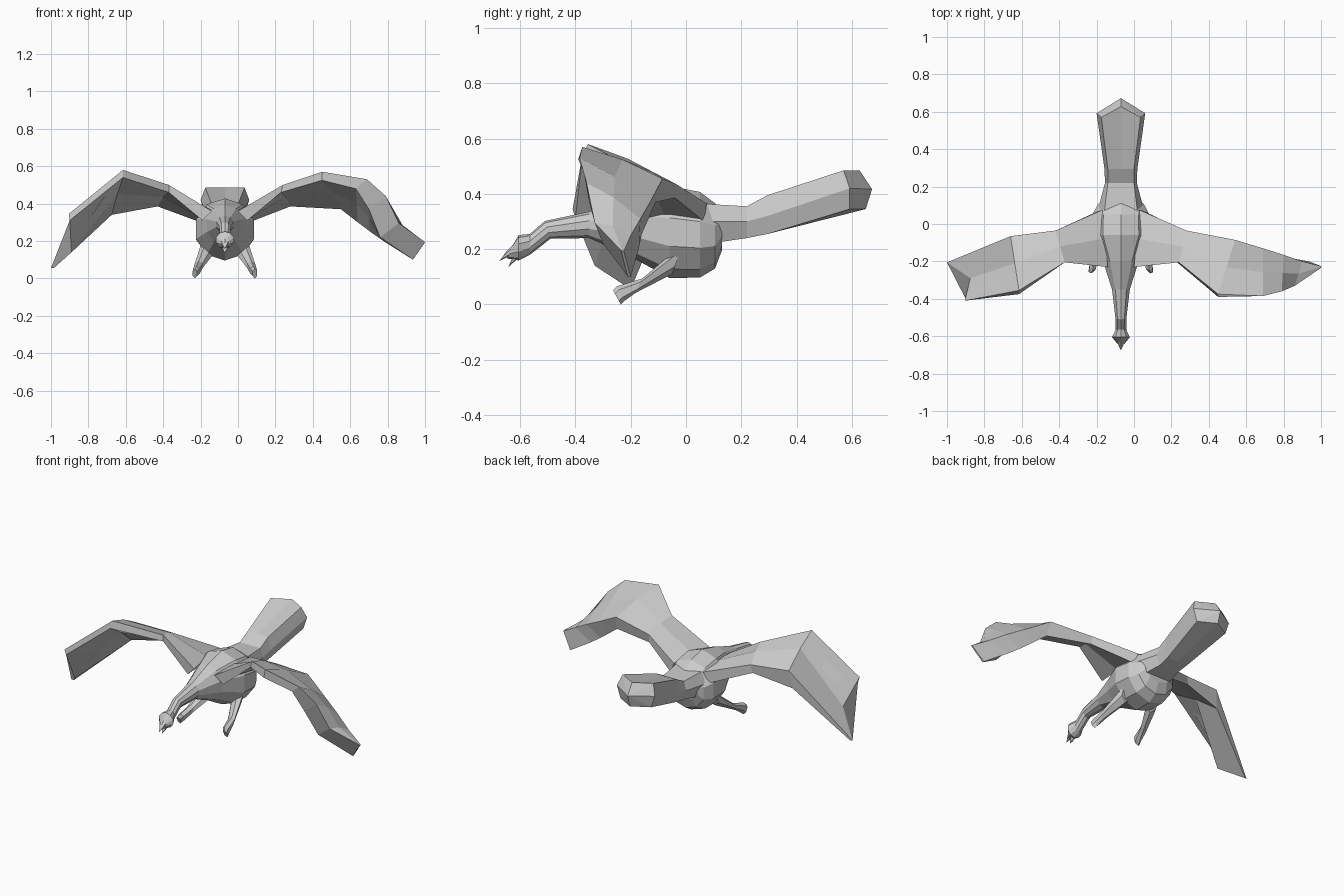
import bpy, bmesh, math
from mathutils import Vector

cube = bpy.data.objects.get("Cube")
if cube:
    bpy.data.objects.remove(cube, do_unlink=True)

MID = -0.07  # body centre line in x

grey = bpy.data.materials.new("plain grey")
grey.use_nodes = True
grey.diffuse_color = (0.6, 0.6, 0.6, 1)
grey.node_tree.nodes["Principled BSDF"].inputs["Base Color"].default_value = (0.6, 0.6, 0.6, 1)


def mirror(p):
    return (2 * MID - p[0], p[1], p[2])


def loft(name, rings, end_apex=None):
    """Skin a row of equal point rings into a closed flat-shaded part."""
    bm = bmesh.new()
    rows = [[bm.verts.new(p) for p in ring] for ring in rings]
    n = len(rows[0])
    for a, b in zip(rows, rows[1:]):
        for i in range(n):
            j = (i + 1) % n
            bm.faces.new((a[i], a[j], b[j], b[i]))
    bm.faces.new(rows[0])
    if end_apex:
        tip = bm.verts.new(end_apex)
        for i in range(n):
            bm.faces.new((rows[-1][i], rows[-1][(i + 1) % n], tip))
    else:
        bm.faces.new(rows[-1])
    bmesh.ops.recalc_face_normals(bm, faces=bm.faces)
    mesh = bpy.data.meshes.new(name)
    bm.to_mesh(mesh)
    bm.free()
    mesh.materials.append(grey)
    obj = bpy.data.objects.new(name, mesh)
    bpy.context.collection.objects.link(obj)
    return obj


def ring(y, z, rx, rz, sides=10, x=MID, tilt=0.0, turn=0.0):
    """Upright oval ring; tilt leans its top along y."""
    pts = []
    for i in range(sides):
        a = 2 * math.pi * i / sides + turn
        pts.append((x + rx * math.sin(a), y + tilt * math.cos(a), z + rz * math.cos(a)))
    return pts


# Body with neck and head: y, z, half width, half height, tilt
body = [
    (-0.637, 0.190, 0.020, 0.024, 0.010),
    (-0.605, 0.205, 0.050, 0.046, 0.000),
    (-0.565, 0.217, 0.030, 0.038, 0.000),
    (-0.500, 0.270, 0.031, 0.032, -0.010),
    (-0.350, 0.288, 0.050, 0.048, 0.000),
    (-0.200, 0.283, 0.100, 0.110, 0.000),
    (-0.060, 0.262, 0.163, 0.166, 0.000),
    (0.050, 0.252, 0.160, 0.155, 0.000),
    (0.105, 0.248, 0.130, 0.118, 0.000),
    (0.130, 0.270, 0.100, 0.075, 0.000),
]
loft("body", [ring(y, z, rx, rz, tilt=t) for y, z, rx, rz, t in body])

# Open beak
loft("upper_beak", [ring(-0.625, 0.198, 0.022, 0.018, 6),
                    ring(-0.650, 0.180, 0.015, 0.011, 6)], (MID, -0.675, 0.157))
loft("lower_beak", [ring(-0.610, 0.180, 0.020, 0.015, 6),
                    ring(-0.630, 0.155, 0.012, 0.009, 6)], (MID, -0.643, 0.135))


# Tail: a flat fan with a pointed end
def tail_ring(ys, zs, ws, ridge):
    """ys, zs, ws: top, middle, bottom; ridge: centre push along y."""
    (yt, ym, yb), (zt, zm, zb), (wt, wm, wb) = ys, zs, ws
    return [(MID, yt + ridge, zt), (MID + wt, yt, zt), (MID + wm, ym, zm), (MID + wb, yb, zb),
            (MID, yb + ridge, zb), (MID - wb, yb, zb), (MID - wm, ym, zm), (MID - wt, yt, zt)]


loft("tail", [
    tail_ring((0.05,) * 3, (0.365, 0.30, 0.215), (0.09, 0.13, 0.10), 0),
    tail_ring((0.22,) * 3, (0.355, 0.30, 0.24), (0.07, 0.085, 0.065), 0),
    tail_ring((0.295,) * 3, (0.395, 0.32, 0.255), (0.07, 0.088, 0.07), 0),
    tail_ring((0.57, 0.592, 0.592), (0.485, 0.42, 0.345), (0.105, 0.13, 0.105), 0.058),
], (MID, 0.673, 0.417))


# Wings: each section is lead top, trail top, trail bottom, lead bottom
def wing_ring(lt, tt, tb, lb, camber=0.012):
    lift = Vector((0, 0, camber))
    mid_top = (Vector(lt) + Vector(tt)) / 2 + lift
    mid_low = (Vector(lb) + Vector(tb)) / 2 + lift
    return [lt, mid_top, tt, tb, mid_low, lb]


root = [(0.0, -0.23, 0.36), (0.03, 0.075, 0.365), (0.06, 0.065, 0.30), (0.05, -0.22, 0.31)]

loft("left_wing", [wing_ring(*s) for s in (
    root,
    [(0.24, -0.205, 0.50), (0.28, -0.035, 0.435), (0.28, -0.04, 0.385), (0.23, -0.205, 0.46)],
    [(0.45, -0.375, 0.57), (0.54, -0.085, 0.455), (0.55, -0.11, 0.37), (0.45, -0.39, 0.525)],
    [(0.69, -0.385, 0.53), (0.69, -0.13, 0.37), (0.64, -0.14, 0.30), (0.63, -0.37, 0.48)],
    [(0.79, -0.36, 0.44), (0.80, -0.165, 0.31), (0.70, -0.16, 0.255), (0.70, -0.35, 0.37)],
    [(0.86, -0.33, 0.295), (0.90, -0.20, 0.25), (0.77, -0.17, 0.205), (0.76, -0.30, 0.22)],
)] + [wing_ring((1.0, -0.235, 0.195), (1.0, -0.225, 0.193),
                (0.935, -0.20, 0.10), (0.935, -0.21, 0.10), 0)])

loft("right_wing", [wing_ring(*s) for s in (
    [mirror(p) for p in root],
    [(-0.37, -0.205, 0.50), (-0.42, -0.035, 0.435), (-0.43, -0.04, 0.385), (-0.37, -0.205, 0.46)],
    [(-0.615, -0.355, 0.58), (-0.66, -0.065, 0.45), (-0.675, -0.08, 0.34), (-0.615, -0.375, 0.54)],
)] + [[(-0.905, -0.41, 0.345), (-0.875, -0.29, 0.20), (-1.0, -0.205, 0.055),
       (-0.985, -0.20, 0.055), (-0.89, -0.33, 0.14), (-0.90, -0.40, 0.31)]])

# Legs: thigh, ankle and drooping foot
leg = [
    ring(-0.03, 0.165, 0.040, 0.055, 6, 0.02, 0.02),
    ring(-0.17, 0.068, 0.024, 0.026, 6, 0.07, 0.012),
    ring(-0.235, 0.040, 0.020, 0.026, 6, 0.082, -0.014),
    ring(-0.250, 0.026, 0.014, 0.026, 6, 0.090, -0.014),
]
loft("left_leg", leg)
loft("right_leg", [[mirror(p) for p in r] for r in leg])
